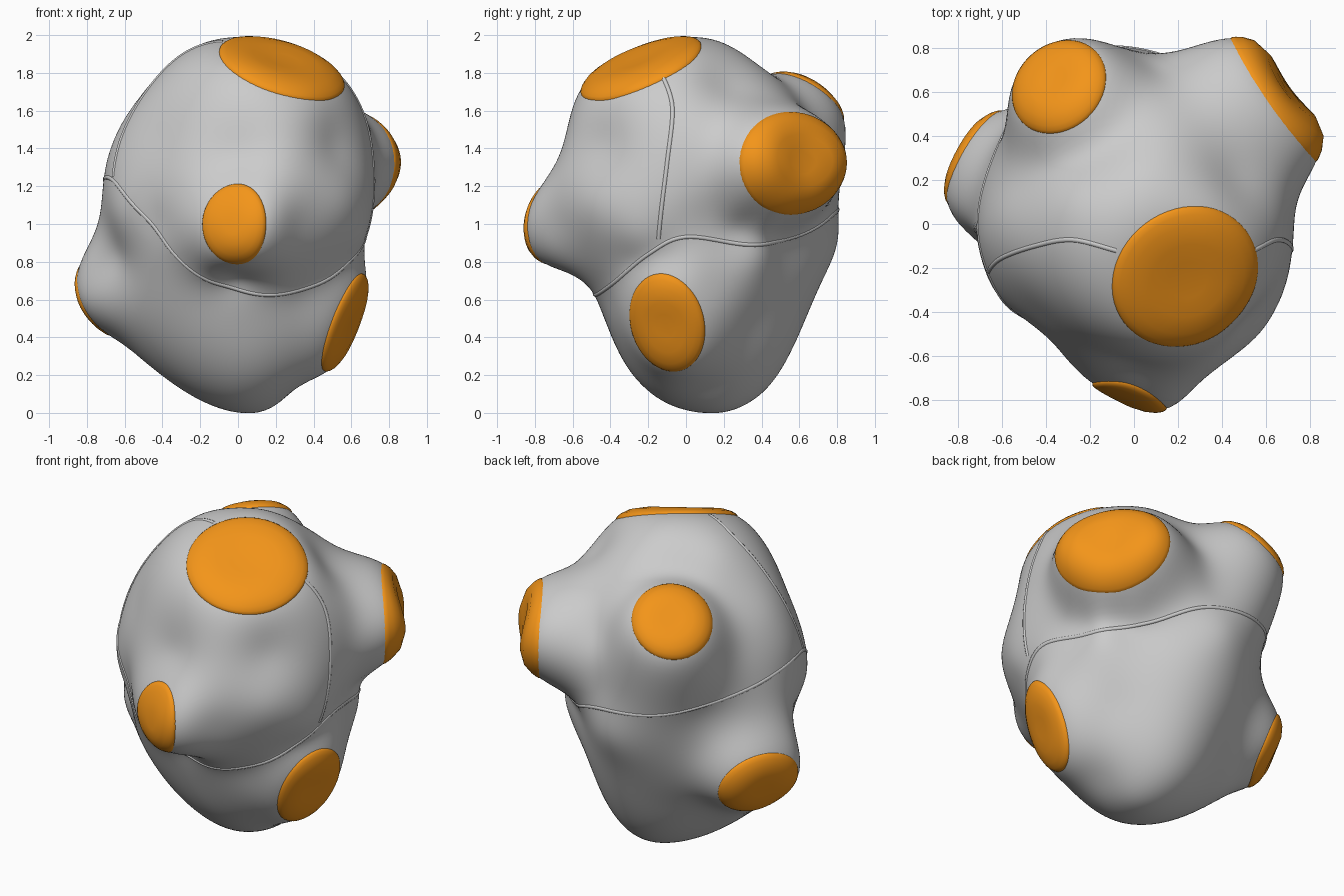
import bpy, bmesh, math
from mathutils import Vector

if "Cube" in bpy.data.objects:
    bpy.data.objects.remove(bpy.data.objects["Cube"])

O = Vector((0, 0, 1))
SOFT = 0.03

# orange caps: name, centre, normal, half width, half height, dome, rim curl, collar spread, collar sink
CAPS = [
    ("top_cap", (.233, -.24, 1.825), (.29, -.38, .88), .35, .345, .02, 0, 0, 0),
    ("front_cap", (-.02, -.785, 1.0), (-.33, -.94, .03), .18, .215, .02, .05, 0, 0),
    ("right_back_cap", (.648, .575, 1.325), (.81, .57, .04), .345, .275, .03, .02, .04, .11),
    ("top_back_cap", (-.345, .63, 1.655), (-.43, .47, .77), .235, .245, .02, 0, .04, .07),
    ("left_low_cap", (-.715, .30, .61), (-.80, .46, -.34), .25, .22, .04, 0, .05, .07),
    ("right_low_cap", (.565, -.1, .475), (.88, -.3, -.37), .21, .28, .02, 0, .04, .04),
]

# body shape guide points between the caps
GUIDES = [
    (.06, .13, 0), (-.3, .15, .13), (-.5, .2, .29), (-.73, .0, 1.0), (-.69, -.02, 1.35),
    (-.6, .05, 1.55), (-.3, .15, 1.86), (-.07, 0, 1.985), (.68, .08, 1.55), (.72, 0, 1.15),
    (.66, .1, .82), (.3, .1, .13), (.16, .17, .015), (.05, -.1, .05), (.05, -.28, .2),
    (.03, -.4, .42), (.05, -.48, .62), (0, -.57, .74), (0, -.63, 1.38), (.2, -.6, 1.6),
    (0, .25, 1.93), (.1, .47, 1.78), (.05, .78, 1.2), (0, .8, .9), (0, .72, .7),
    (0, .6, .42), (.05, .42, .12), (-.62, -.32, 1.05), (-.42, -.48, 1.02), (.3, -.71, 1.0),
    (.57, -.5, 1.12), (-.4, -.27, .42), (-.69, -.07, .77), (-.42, -.4, 1.48), (.5, -.43, 1.45),
    (.35, -.4, .6), (.42, .35, .45), (.57, .4, .85), (-.5, .55, 1.1), (-.58, .34, 1.42),
    (-.25, .5, .4), (.45, .2, 1.74), (.12, .7, 1.48), (.66, -.25, .92),
]


def frame(normal):
    n = Vector(normal).normalized()
    u = Vector((0, 0, 1)).cross(n).normalized()
    return n, u, n.cross(u)


def cap_point(cap, angle, s, spread=0.0, sink=0.0):
    c, normal, a, b, dome, curl = cap[1:7]
    n, u, v = frame(normal)
    p = Vector(c) + u * ((a * s + spread) * math.cos(angle)) + v * ((b * s + spread) * math.sin(angle))
    return p + n * (dome * (1 - s * s) - curl * (s * math.sin(angle)) ** 2 - sink)


# smooth radial interpolation through guides, cap rims and stub collars
pts = [Vector(p) for p in GUIDES]
for cap in CAPS:
    pts.append(cap_point(cap, 0, 0))
    pts += [cap_point(cap, k * math.tau / 12, .97) for k in range(12)]
    if cap[8]:
        collar = [cap_point(cap, k * math.tau / 12, 1, cap[7], cap[8]) for k in range(12)]
        pts += [p for p in collar if min((p - Vector(g)).length for g in GUIDES) > .13]
dirs = [tuple((p - O).normalized()) for p in pts]
rads = [(p - O).length for p in pts]
mean = sum(rads) / len(rads)


def kernel(a, b):
    dot = a[0] * b[0] + a[1] * b[1] + a[2] * b[2]
    return math.sqrt(max(0.0, 2 - 2 * dot) + SOFT)


def solve(m, y):
    n = len(y)
    rows = [m[i] + [y[i]] for i in range(n)]
    for i in range(n):
        k = max(range(i, n), key=lambda r: abs(rows[r][i]))
        rows[i], rows[k] = rows[k], rows[i]
        for r in range(i + 1, n):
            f = rows[r][i] / rows[i][i]
            rows[r] = [p - f * q for p, q in zip(rows[r], rows[i])]
    x = [0.0] * n
    for i in reversed(range(n)):
        x[i] = (rows[i][n] - sum(rows[i][j] * x[j] for j in range(i + 1, n))) / rows[i][i]
    return x


# small diagonal term relaxes the fit a little
weights = solve([[kernel(a, b) - (.006 if i == j else 0) for j, b in enumerate(dirs)]
                 for i, a in enumerate(dirs)], [r - mean for r in rads])
TERMS = list(zip(weights, dirs))


def surface(direction, lift=0.0):
    d = Vector(direction).normalized()
    t = tuple(d)
    r = mean + sum(w * kernel(t, c) for w, c in TERMS)
    return O + d * (min(max(r, .4), 1.3) + lift)


def make(name, verts, faces, mat=None):
    me = bpy.data.meshes.new(name)
    me.from_pydata([tuple(v) for v in verts], [], faces)
    for p in me.polygons:
        p.use_smooth = True
    if mat:
        me.materials.append(mat)
    me.update()
    ob = bpy.data.objects.new(name, me)
    bpy.context.collection.objects.link(ob)
    return ob


def bridge(rows, seg, closed=False):
    # quads between consecutive rings of seg points
    return [(i * seg + k, i * seg + (k + 1) % seg,
             (i + 1) % rows * seg + (k + 1) % seg, (i + 1) % rows * seg + k)
            for i in range(rows if closed else rows - 1) for k in range(seg)]


# body: a sphere pushed out to the interpolated surface
bm = bmesh.new()
bmesh.ops.create_icosphere(bm, subdivisions=6, radius=1)
verts = [surface(v.co) for v in bm.verts]
bm.verts.index_update()
faces = [tuple(v.index for v in f.verts) for f in bm.faces]
bm.free()
make("body", verts, faces)

# caps: pads that follow the body with a rolled edge
orange = bpy.data.materials.new("orange")
orange.diffuse_color = (.9, .3, .01, 1)
orange.use_nodes = True
orange.node_tree.nodes["Principled BSDF"].inputs["Base Color"].default_value = orange.diffuse_color
RINGS = [(.985, -.035), (1.0, -.012), (.995, .002), (.97, .010), (.9, .013),
         (.75, .014), (.5, .014), (.25, .014)]
SEG = 56
for cap in CAPS:
    n = frame(cap[2])[0]
    verts = [surface(cap_point(cap, k * math.tau / SEG, min(s, .98)) - O) * 1.0 + n * h
             + (cap_point(cap, k * math.tau / SEG, s) - cap_point(cap, k * math.tau / SEG, min(s, .98)))
             for s, h in RINGS for k in range(SEG)]
    faces = bridge(len(RINGS), SEG)
    faces.append(tuple(range(len(verts) - SEG, len(verts))))
    make(cap[0], verts, faces, orange)


def spline(path, closed, steps=10):
    p = [Vector(q) - O for q in path]
    n, out = len(p), []

    def g(k):
        return p[k % n] if closed else p[min(max(k, 0), n - 1)]

    for i in range(n if closed else n - 1):
        a, b, c, d = g(i - 1), g(i), g(i + 1), g(i + 2)
        for k in range(steps):
            t = k / steps
            out.append((b * 2 + (c - a) * t + (a * 2 - b * 5 + c * 4 - d) * (t * t)
                        + (b * 3 - a - c * 3 + d) * (t ** 3)) * .5)
    return out if closed else out + [p[-1]]


# raised seams: thin tubes sunk into the body
def seam(name, path, closed=False, radius=.013, seg=8):
    co = [surface(d, -.007) for d in spline(path, closed)]
    n, verts = len(co), []
    for i, c in enumerate(co):
        ahead = co[(i + 1) % n] if closed else co[min(i + 1, n - 1)]
        behind = co[i - 1] if closed else co[max(i - 1, 0)]
        side = (ahead - behind).cross(c - O).normalized()
        up = side.cross(ahead - behind).normalized()
        for k in range(seg):
            t = k * math.tau / seg
            verts.append(c + side * (radius * math.cos(t)) + up * (radius * math.sin(t)))
    make(name, verts, bridge(n, seg, closed))


seam("waist_seam", [(-.7, -.2, 1.25), (-.5, -.40, 1.06), (-.3, -.48, .85), (-.11, -.5, .69),
                    (.1, -.49, .625), (.42, -.38, .69), (.64, -.2, .84), (.69, 0, .93), (.62, .35, .885),
                    (.4, .65, .93), (.1, .8, 1.05), (-.35, .68, 1.10), (-.65, .3, 1.18)], True)
seam("right_seam", [(.5, -.13, 1.78), (.63, -.07, 1.6), (.7, -.1, 1.3), (.69, -.15, .92)])
seam("left_seam", [(-.67, -.22, 1.25), (-.62, -.16, 1.5), (-.45, -.1, 1.74), (-.27, -.07, 1.88),
                   (-.08, -.12, 1.96)])
